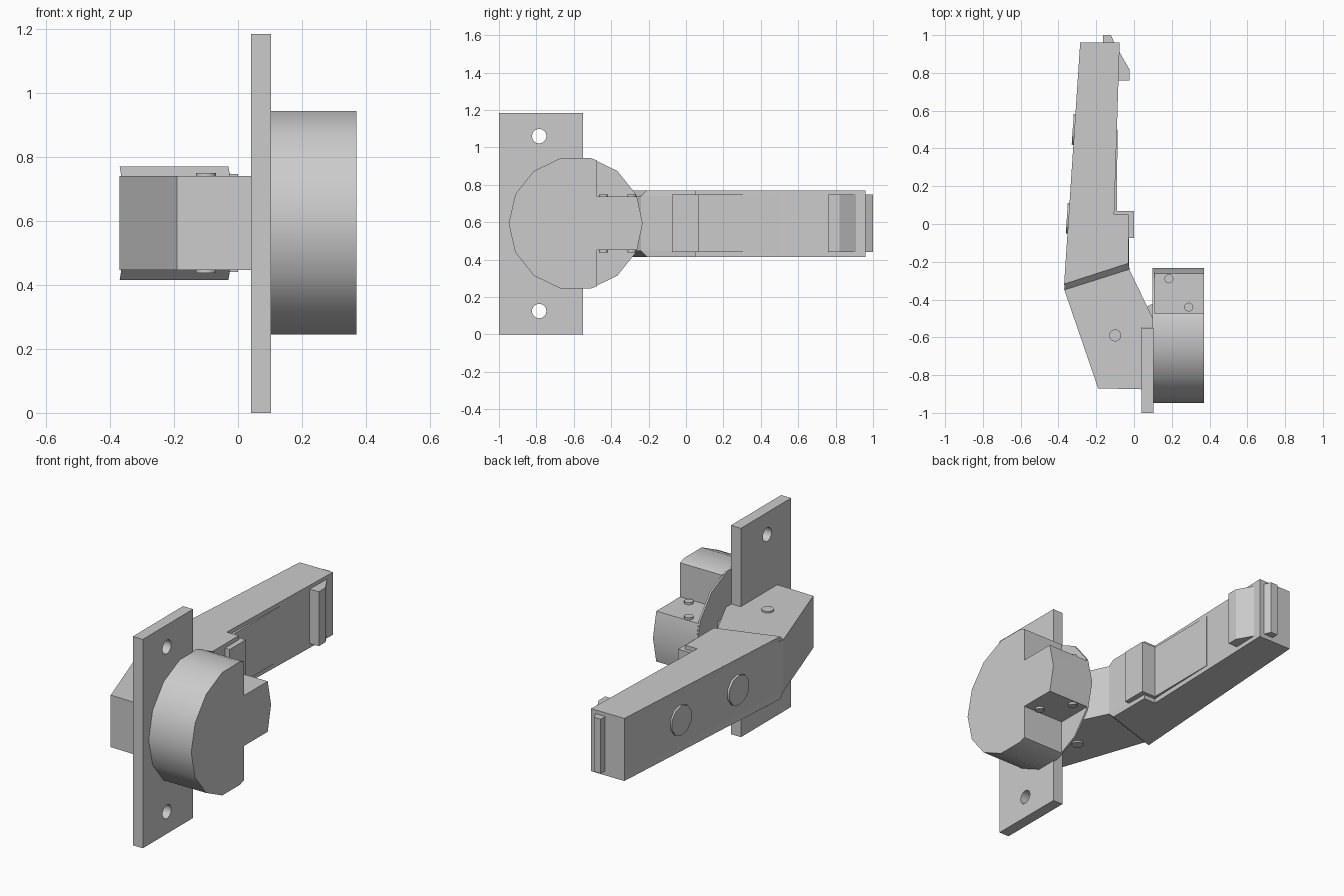
import bpy, bmesh, math
from mathutils import Vector

if "Cube" in bpy.data.objects:
    bpy.data.objects.remove(bpy.data.objects["Cube"])


def loft(name, sections, axis='z'):
    """Join matching 2D outlines [(height, points), ...] into a solid."""
    bm = bmesh.new()
    rings = []
    for h, pts in sections:
        rings.append([bm.verts.new((p, q, h) if axis == 'z' else (h, p, q)) for p, q in pts])
    n = len(rings[0])
    for a, b in zip(rings, rings[1:]):
        for i in range(n):
            j = (i + 1) % n
            bm.faces.new((a[i], a[j], b[j], b[i]))
    bm.faces.new(rings[0])
    bm.faces.new(rings[-1])
    bmesh.ops.recalc_face_normals(bm, faces=bm.faces)
    me = bpy.data.meshes.new(name)
    bm.to_mesh(me)
    bm.free()
    ob = bpy.data.objects.new(name, me)
    bpy.context.collection.objects.link(ob)
    return ob


def prism(name, pts, lo, hi, axis='z'):
    return loft(name, [(lo, pts), (hi, pts)], axis)


def rod(name, a, b, r, sides):
    a, b = Vector(a), Vector(b)
    bpy.ops.mesh.primitive_cylinder_add(vertices=sides, radius=r, depth=(b - a).length, location=(a + b) / 2)
    ob = bpy.context.object
    ob.rotation_euler = (b - a).to_track_quat('Z', 'Y').to_euler()
    ob.name = name
    smooth(ob, 46)
    return ob


def smooth(ob, deg):
    bpy.ops.object.select_all(action='DESELECT')
    ob.select_set(True)
    bpy.context.view_layer.objects.active = ob
    bpy.ops.object.shade_smooth_by_angle(angle=math.radians(deg))


MID = 0.594

# mounting plate with two screw holes
plate = prism("mounting_plate", [(-1, 0), (-0.55, 0), (-0.55, 1.185), (-1, 1.185)], 0.04, 0.103, 'x')
for z in (0.125, 1.06):
    cut = rod("hole_cutter", (-0.1, -0.785, z), (0.3, -0.785, z), 0.039, 16)
    cut.hide_render = True
    mod = plate.modifiers.new("hole", 'BOOLEAN')
    mod.operation, mod.solver, mod.object = 'DIFFERENCE', 'EXACT', cut
    bpy.ops.object.select_all(action='DESELECT')
    bpy.context.view_layer.objects.active = plate
    bpy.ops.object.modifier_apply(modifier=mod.name)
    bpy.data.objects.remove(cut)

# thin full disc behind the cup
CY, R = -0.59, 0.358
disc = [(CY + R * math.cos(math.tau * i / 14), MID + R * math.sin(math.tau * i / 14)) for i in range(14)]
smooth(prism("cup_flange", disc, 0.098, 0.108, 'x'), 30)

# cup body with notched corners leaving a central tongue
cup = [(-0.262, 0.737), (-0.475, 0.737), (-0.475, 0.93)] + disc[3:12]
cup += [(-0.475, 2 * MID - 0.93), (-0.475, 0.451), (-0.262, 0.451), disc[0]]
smooth(prism("cup", cup, 0.105, 0.37, 'x'), 30)

# pins through the tongue
for x, y in ((0.185, -0.29), (0.29, -0.44)):
    rod("tongue_pin", (x, y, 0.439), (x, y, 0.749), 0.024, 12)

# lower arm and its pivot
prism("lower_arm", [(-0.19, -0.87), (0.04, -0.875), (0.04, -0.548), (0.10, -0.548),
                    (0.10, -0.5), (-0.03, -0.23), (-0.03, -0.18), (-0.36, -0.28), (-0.37, -0.345)], 0.446, 0.741)
rod("pivot_pin", (-0.10, -0.59, 0.437), (-0.10, -0.59, 0.75), 0.032, 16)
prism("link", [(0.065, -0.44), (0.11, -0.415), (0.11, -0.49), (0.08, -0.49)], 0.5, 0.69)

# upper arm with bevelled lower end
body = [(-0.03, 0.05), (-0.105, 0.05), (-0.076, 0.96), (-0.285, 0.96)]
outer = [(-0.37, -0.318), (-0.03, -0.208)] + body
inner = [(-0.365, -0.348), (-0.025, -0.24)] + body
loft("upper_arm", [(0.415, outer), (0.446, inner), (0.741, inner), (0.77, outer)])

# inner cover, bent clip and end catches
prism("inner_cover", [(-0.12, 0.04), (-0.09, 0.04), (-0.088, 0.5), (-0.11, 0.5)], 0.442, 0.747)
prism("bent_clip", [(-0.11, 0.07), (0, 0.07), (0, -0.075), (-0.035, -0.075), (-0.035, 0.045), (-0.11, 0.045)],
      0.44, 0.747)
prism("side_catch", [(-0.1, 0.76), (-0.025, 0.76), (-0.025, 0.82), (-0.077, 0.91), (-0.1, 0.91)], 0.44, 0.749)
prism("end_catch", [(-0.165, 0.95), (-0.165, 1.0), (-0.122, 1.0), (-0.10, 0.95)], 0.44, 0.749)

# round caps on the outer face of the arm
for y in (0.03, 0.5):
    face = Vector((-0.37 + (y + 0.318) * 0.0665, y, MID))
    normal = Vector((-1, 0.0665, 0)).normalized()
    rod("round_cap", face - normal * 0.01, face + normal * 0.009, 0.085, 10)
